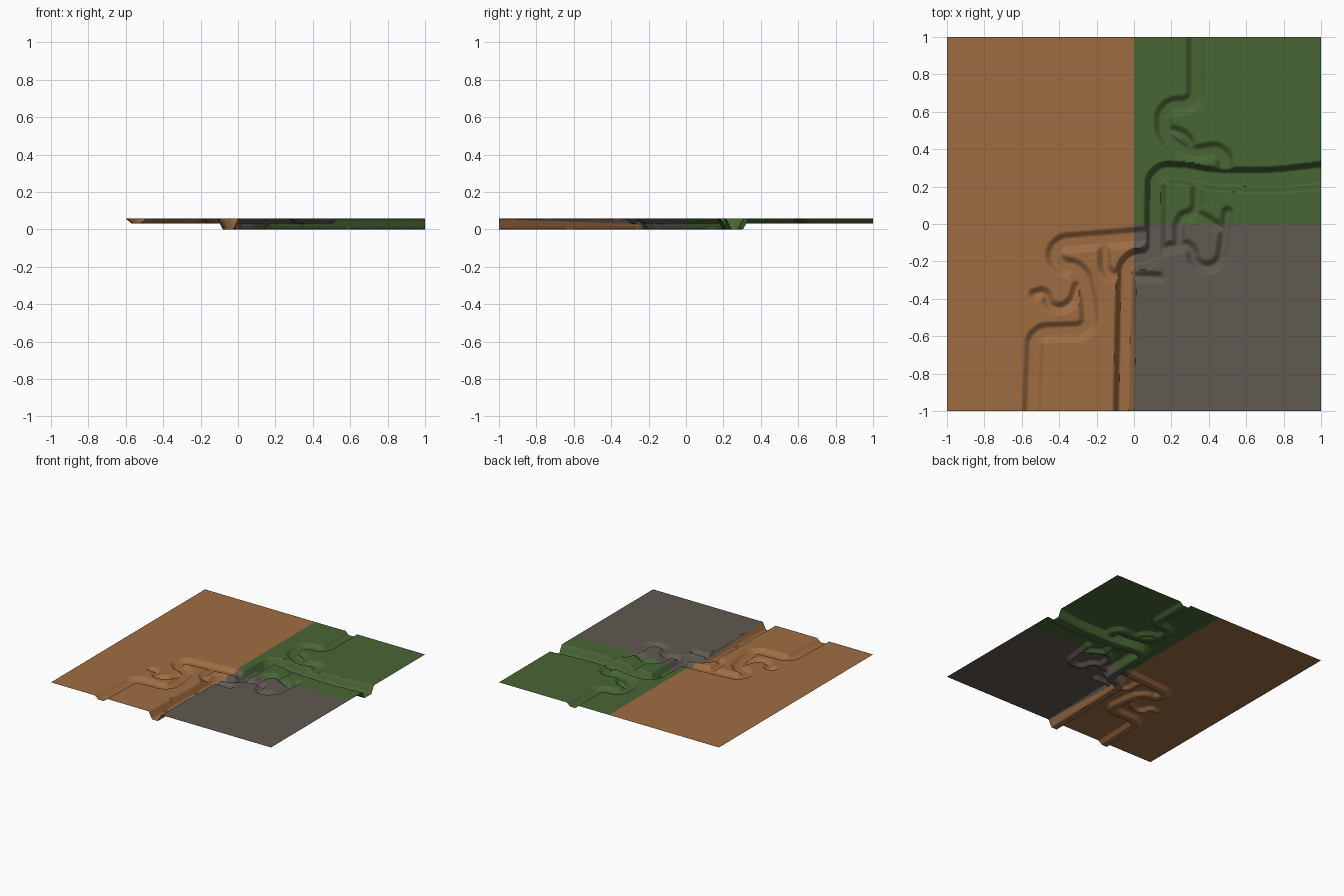
import bpy, bmesh, math

if "Cube" in bpy.data.objects:
    bpy.data.objects.remove(bpy.data.objects["Cube"])

N = 280              # grid cells per side
TOP = 0.058          # height of the flat ground
DEEP, SHALLOW = 0.058, 0.026
RAMP = 0.03          # width of the sloping banks
BEND = 0.04          # length cut from each corner of a stream

# Streams: depth, half width, centre line
streams = [
    # main river
    (DEEP, 0.057, [(-0.057, -1.1), (-0.04, -0.19), (0.11, -0.18), (0.115, 0.275),
                   (0.25, 0.275), (0.42, 0.24), (0.75, 0.235), (1.1, 0.27)]),
    # western streams
    (SHALLOW, 0.055, [(-0.55, -1.1), (-0.53, -0.58), (-0.24, -0.57), (-0.24, -0.44),
                      (-0.28, -0.24), (-0.42, -0.22), (-0.42, -0.105), (0.12, -0.06)]),
    (SHALLOW, 0.04, [(-0.16, -0.1), (-0.155, -0.275), (-0.05, -0.275)]),
    (SHALLOW, 0.035, [(-0.3, -0.33), (-0.34, -0.45), (-0.46, -0.45), (-0.465, -0.36),
                      (-0.53, -0.375)]),
    # south-eastern streams
    (SHALLOW, 0.035, [(-0.03, -0.28), (0.13, -0.285)]),
    (SHALLOW, 0.038, [(0.12, -0.14), (0.31, -0.1), (0.32, -0.23), (0.46, -0.23), (0.5, 0.06)]),
    # central streams
    (SHALLOW, 0.04, [(0.34, 0.24), (0.335, 0.05), (0.24, 0.04), (0.24, -0.1)]),
    (SHALLOW, 0.035, [(0.33, 0.06), (0.48, -0.03)]),
    # northern streams
    (SHALLOW, 0.053, [(0.33, 1.1), (0.33, 0.64), (0.16, 0.63), (0.16, 0.46), (0.3, 0.37),
                      (0.48, 0.4), (0.49, 0.24)]),
    (SHALLOW, 0.035, [(0.17, 0.51), (0.3, 0.47), (0.3, 0.38)]),
]


def rounded(pts):
    """Cut corners twice so the streams bend softly."""
    for bend in (BEND, BEND / 3):
        out = [pts[0]]
        for (ax, ay), (bx, by) in zip(pts, pts[1:]):
            k = min(0.3, bend / math.hypot(bx - ax, by - ay))
            out += [(ax + (bx - ax) * t, ay + (by - ay) * t) for t in (k, 1 - k)]
        pts = out + [pts[-1]]
    return pts


def coord(i):
    return -1 + 2 * i / N


def span(a, b, reach):
    """Grid indices lying within reach of the interval a..b."""
    lo = int((min(a, b) - reach + 1) * N / 2)
    hi = int((max(a, b) + reach + 1) * N / 2) + 1
    return range(max(0, lo), min(N, hi) + 1)


# Carve each stream into a height grid; the river widens towards the east
depth = [[0.0] * (N + 1) for _ in range(N + 1)]
for cut, half, line in streams:
    pts = rounded(line)
    for (ax, ay), (bx, by) in zip(pts, pts[1:]):
        dx, dy = bx - ax, by - ay
        l2 = dx * dx + dy * dy
        for i in span(ax, bx, 0.08):
            x = coord(i)
            width = half + (0.018 * max(0, x) if cut == DEEP else 0)
            for j in span(ay, by, 0.08):
                y = coord(j)
                t = max(0, min(1, ((x - ax) * dx + (y - ay) * dy) / l2))
                d = math.hypot(x - ax - t * dx, y - ay - t * dy)
                k = max(0.0, min(1.0, (width - d) / RAMP))
                depth[i][j] = max(depth[i][j], cut * k)


def material(name, rgb):
    m = bpy.data.materials.new(name)
    m.diffuse_color = (*rgb, 1)
    m.use_nodes = True
    m.node_tree.nodes["Principled BSDF"].inputs["Base Color"].default_value = m.diffuse_color
    return m


# Three plots of land, each one colour
H = N // 2
plots = [
    ("western_earth", material("brown_earth", (0.345, 0.152, 0.055)), (0, H), (0, N)),
    ("north_east_grass", material("green_grass", (0.066, 0.132, 0.036)), (H, N), (H, N)),
    ("south_east_rock", material("grey_rock", (0.118, 0.1, 0.083)), (H, N), (0, H)),
]
for name, mat, (i0, i1), (j0, j1) in plots:
    bm = bmesh.new()
    grid = [[bm.verts.new((coord(i), coord(j), TOP - depth[i][j])) for j in range(j0, j1 + 1)]
            for i in range(i0, i1 + 1)]
    for a, b in zip(grid, grid[1:]):
        for j in range(len(a) - 1):
            bm.faces.new((a[j], b[j], b[j + 1], a[j + 1]))
    mesh = bpy.data.meshes.new(name)
    bm.to_mesh(mesh)
    bm.free()
    mesh.materials.append(mat)
    ob = bpy.data.objects.new(name, mesh)
    bpy.context.collection.objects.link(ob)
    bpy.ops.object.select_all(action='DESELECT')
    ob.select_set(True)
    bpy.context.view_layer.objects.active = ob
    bpy.ops.object.shade_smooth_by_angle(angle=math.radians(60))
